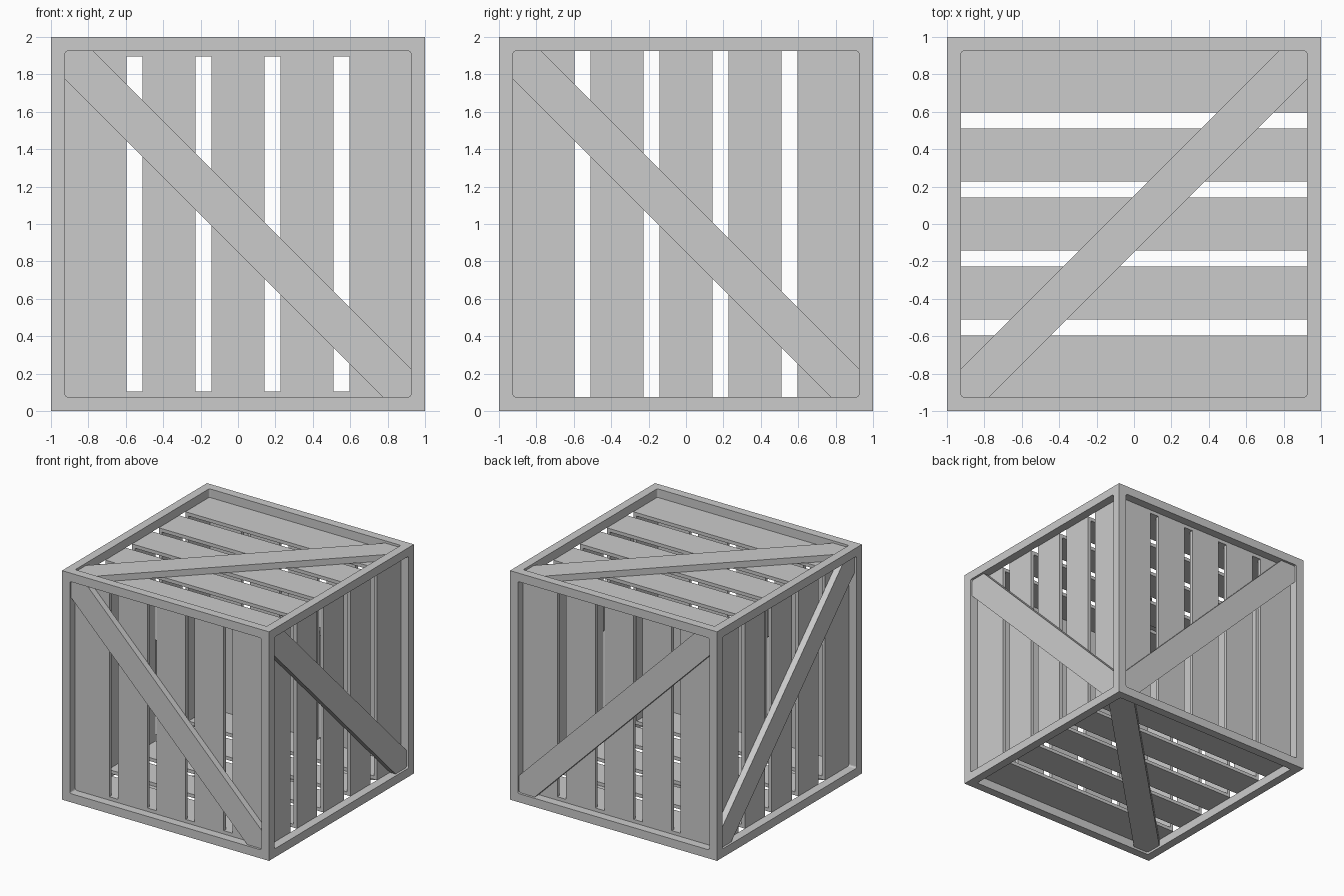
import bpy, bmesh, math
from mathutils import Vector

if "Cube" in bpy.data.objects:
    bpy.data.objects.remove(bpy.data.objects["Cube"])

H = 1.0          # half size of the crate
IN = 0.925       # inner edge of the frame beams
DIAG = 0.98      # outer face of the diagonal braces
PLANK = 0.03     # plank thickness
X, Y, Z = Vector((1, 0, 0)), Vector((0, 1, 0)), Vector((0, 0, 1))
CENTRE = Vector((0, 0, H))

# name: across the planks, along the planks, outward
SIDES = {
    "front": (X, Z, -Y), "back": (X, Z, Y),
    "right": (Y, Z, X), "left": (Y, Z, -X),
    "top": (-Y, X, Z), "bottom": (-Y, X, -Z),
}


def place(side, u, v, n):
    a, b, c = SIDES[side]
    return CENTRE + a * u + b * v + c * n


def finish(bm, name):
    bmesh.ops.remove_doubles(bm, verts=bm.verts, dist=0.0005)
    bmesh.ops.recalc_face_normals(bm, faces=bm.faces)
    me = bpy.data.meshes.new(name)
    bm.to_mesh(me)
    bm.free()
    ob = bpy.data.objects.new(name, me)
    bpy.context.collection.objects.link(ob)


def slab(name, side, outline, n0, n1):
    """Extrude a flat outline between two depths on one side of the crate."""
    bm = bmesh.new()
    lo = [bm.verts.new(place(side, u, v, n0)) for u, v in outline]
    hi = [bm.verts.new(place(side, u, v, n1)) for u, v in outline]
    bm.faces.new(lo)
    bm.faces.new(hi)
    k = len(outline)
    for i in range(k):
        j = (i + 1) % k
        bm.faces.new((lo[i], lo[j], hi[j], hi[i]))
    finish(bm, name)


# Frame: twelve square beams, as six welded rings with softly rounded windows
bm = bmesh.new()
R, SEG = 0.015, 3
for side in SIDES:
    outer, rim, deep = [], [], []
    for q in range(4):
        a0 = q * math.pi / 2
        su = 1 if q in (0, 3) else -1
        sv = 1 if q in (0, 1) else -1
        outer.append(bm.verts.new(place(side, su * H, sv * H, H)))
        for s in range(SEG + 1):
            a = a0 + s * math.pi / 2 / SEG
            u = su * (IN - R) + R * math.cos(a)
            v = sv * (IN - R) + R * math.sin(a)
            rim.append(bm.verts.new(place(side, u, v, H)))
            deep.append(bm.verts.new(place(side, u, v, IN)))
    n = len(rim)
    for i in range(n):
        j = (i + 1) % n
        q = i // (SEG + 1)
        bm.faces.new((rim[i], rim[j], deep[j], deep[i]))
        if i % (SEG + 1) < SEG:
            bm.faces.new((outer[q], rim[j], rim[i]))
        else:
            bm.faces.new((outer[q], outer[(q + 1) % 4], rim[j], rim[i]))
finish(bm, "frame")

# Five planks and one diagonal brace on every side
STRIPS = [(-IN, -0.595), (-0.51, -0.228), (-0.141, 0.141), (0.228, 0.51), (0.595, IN)]
E = 0.775
BRACE = [(-IN, E), (-IN, IN), (-E, IN), (IN, -E), (IN, -IN), (E, -IN)]
for side in SIDES:
    for i, (a, b) in enumerate(STRIPS):
        slab(f"{side}_plank_{i + 1}", side,
             [(a, -IN), (b, -IN), (b, IN), (a, IN)], IN - PLANK, IN)
    slab(f"{side}_brace", side, BRACE, IN, DIAG)
